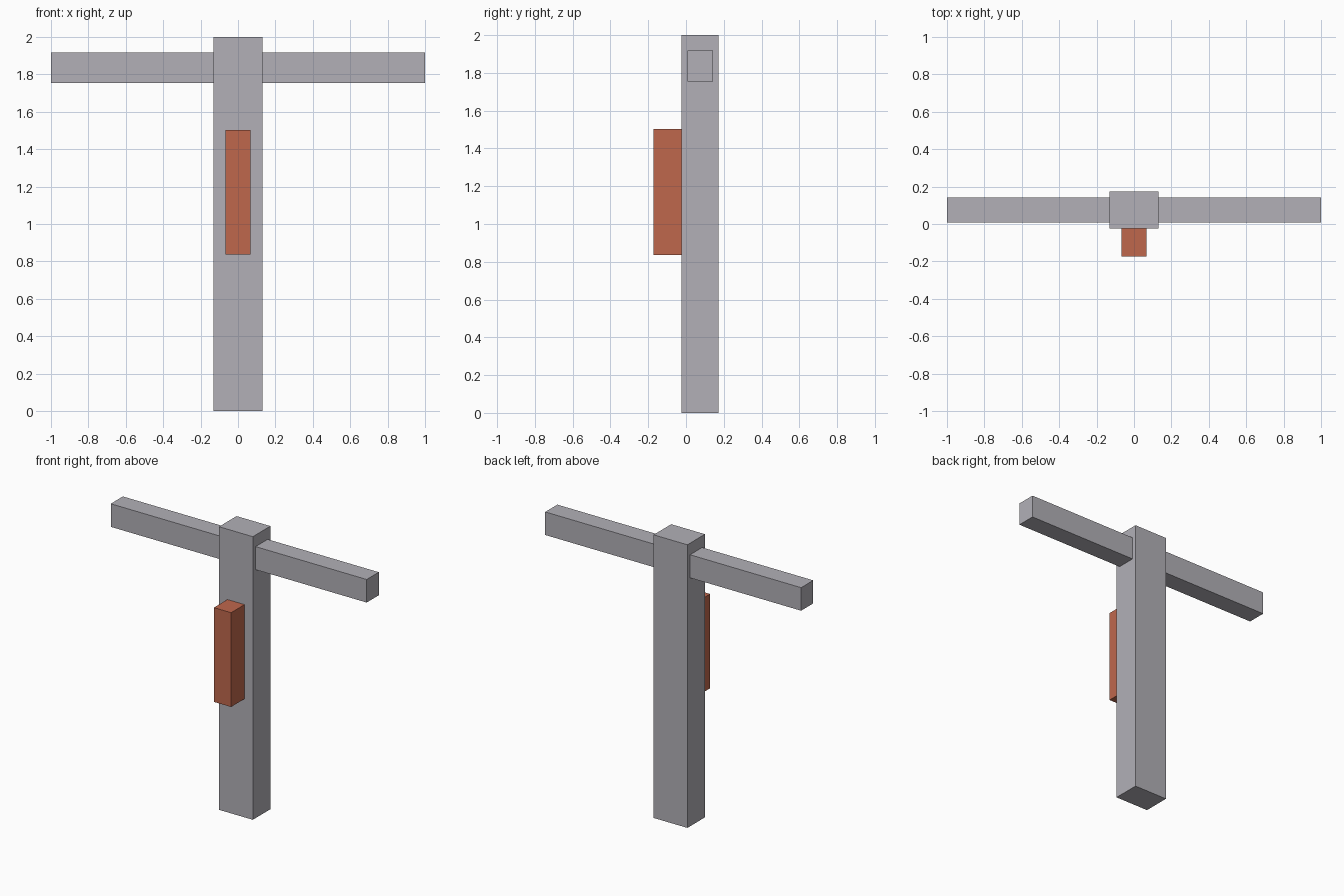
import bpy

cube = bpy.data.objects.get("Cube")
if cube:
    bpy.data.objects.remove(cube, do_unlink=True)


def make_material(name, rgb):
    mat = bpy.data.materials.new(name)
    mat.use_nodes = True
    mat.diffuse_color = (*rgb, 1)
    mat.node_tree.nodes["Principled BSDF"].inputs["Base Color"].default_value = (*rgb, 1)
    return mat


def box(name, low, high, mat):
    """Flat-shaded box spanning two opposite corners."""
    centre = [(a + b) / 2 for a, b in zip(low, high)]
    bpy.ops.mesh.primitive_cube_add(size=1, location=centre)
    obj = bpy.context.object
    obj.name = name
    obj.scale = [b - a for a, b in zip(low, high)]
    bpy.ops.object.transform_apply(location=False, rotation=False, scale=True)
    obj.data.materials.append(mat)
    return obj


grey = make_material("light grey", (0.445, 0.434, 0.474))
orange = make_material("burnt orange", (0.52, 0.136, 0.073))

# Upright post, set back so the front block balances the depth
box("post", (-0.132, -0.023, 0), (0.132, 0.173, 2), grey)

# Horizontal bar through the top of the post
box("crossbar", (-1, 0.008, 1.755), (1, 0.143, 1.918), grey)

# Coloured block on the front of the post
box("front_block", (-0.067, -0.173, 0.837), (0.067, -0.023, 1.503), orange)
